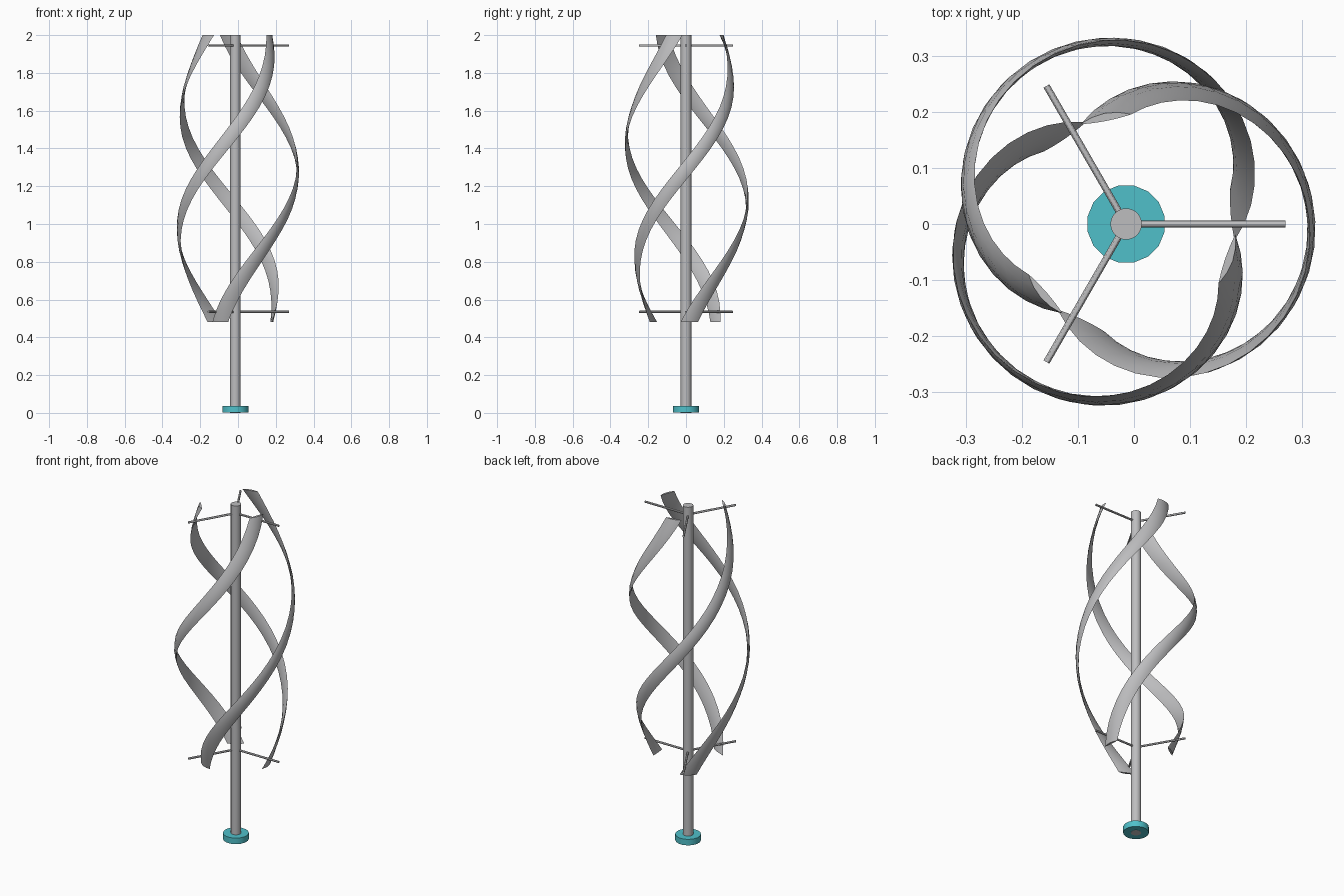
import bpy, bmesh
from math import sin, cos, pi, radians
from mathutils import Matrix, Vector

cube = bpy.data.objects.get("Cube")
if cube:
    bpy.data.objects.remove(cube)


def material(name, rgb):
    m = bpy.data.materials.new(name)
    m.use_nodes = True
    m.diffuse_color = (*rgb, 1)
    m.node_tree.nodes["Principled BSDF"].inputs["Base Color"].default_value = (*rgb, 1)
    return m


grey = material("light grey metal", (0.51, 0.51, 0.52))
teal = material("teal", (0.08, 0.53, 0.59))

AXIS = Vector((-0.014, 0, 0))
BOTTOM, TOP = 0.48, 2.0


def finish(bm, name, mat):
    bmesh.ops.recalc_face_normals(bm, faces=bm.faces)
    mesh = bpy.data.meshes.new(name)
    bm.to_mesh(mesh)
    bm.free()
    mesh.materials.append(mat)
    ob = bpy.data.objects.new(name, mesh)
    ob.location = AXIS
    bpy.context.collection.objects.link(ob)
    bpy.ops.object.select_all(action="DESELECT")
    ob.select_set(True)
    bpy.context.view_layer.objects.active = ob
    bpy.ops.object.shade_smooth_by_angle(angle=radians(30))
    return ob


def cylinder(name, mat, radius, length, sides, matrix):
    bm = bmesh.new()
    bmesh.ops.create_cone(bm, cap_ends=True, segments=sides, radius1=radius,
                          radius2=radius, depth=length, matrix=matrix)
    return finish(bm, name, mat)


# Central pole and round foot
cylinder("pole", grey, 0.028, TOP, 24, Matrix.Translation((0, 0, TOP / 2)))
cylinder("foot", teal, 0.07, 0.036, 16,
         Matrix.Translation((0, 0, 0.019)) @ Matrix.Rotation(pi / 16, 4, "Z"))

# Support arms, three at each level
for level, z in (("lower", 0.535), ("upper", 1.945)):
    for i in range(3):
        matrix = (Matrix.Rotation(i * 2 * pi / 3, 4, "Z")
                  @ Matrix.Translation((0.147, 0, z)) @ Matrix.Rotation(pi / 2, 4, "Y"))
        cylinder(f"{level}_arm_{i + 1}", grey, 0.006, 0.274, 12, matrix)


def section(half_chord=0.046, thickness=0.007, camber=0.004, n=6):
    """Closed thin curved lens: (radial, tangential) points."""
    ts = [-cos(pi * k / n) for k in range(n + 1)]
    outer = [(camber * (1 - t * t) + thickness * (1 - t * t), half_chord * t) for t in ts]
    inner = [(camber * (1 - t * t) - thickness * (1 - t * t), half_chord * t) for t in ts]
    return outer + inner[-2:0:-1]


# Bowed helical blades, cut level at both ends
def blade(name, start, twist=radians(216), steps=28):
    bm = bmesh.new()
    rings = []
    for s in range(steps + 1):
        t = s / steps
        a = start + twist * t
        r = 0.19 + 0.137 * sin(pi * t)
        z = BOTTOM + (TOP - BOTTOM) * t
        rings.append([bm.verts.new(((r + u) * cos(a) - v * sin(a),
                                    (r + u) * sin(a) + v * cos(a), z))
                      for u, v in section()])
    count = len(rings[0])
    for low, high in zip(rings, rings[1:]):
        for k in range(count):
            j = (k + 1) % count
            bm.faces.new((low[k], low[j], high[j], high[k]))
    bm.faces.new(rings[0])
    bm.faces.new(rings[-1])
    finish(bm, name, grey)


for i in range(3):
    blade(f"blade_{i + 1}", radians(5 + 120 * i))
